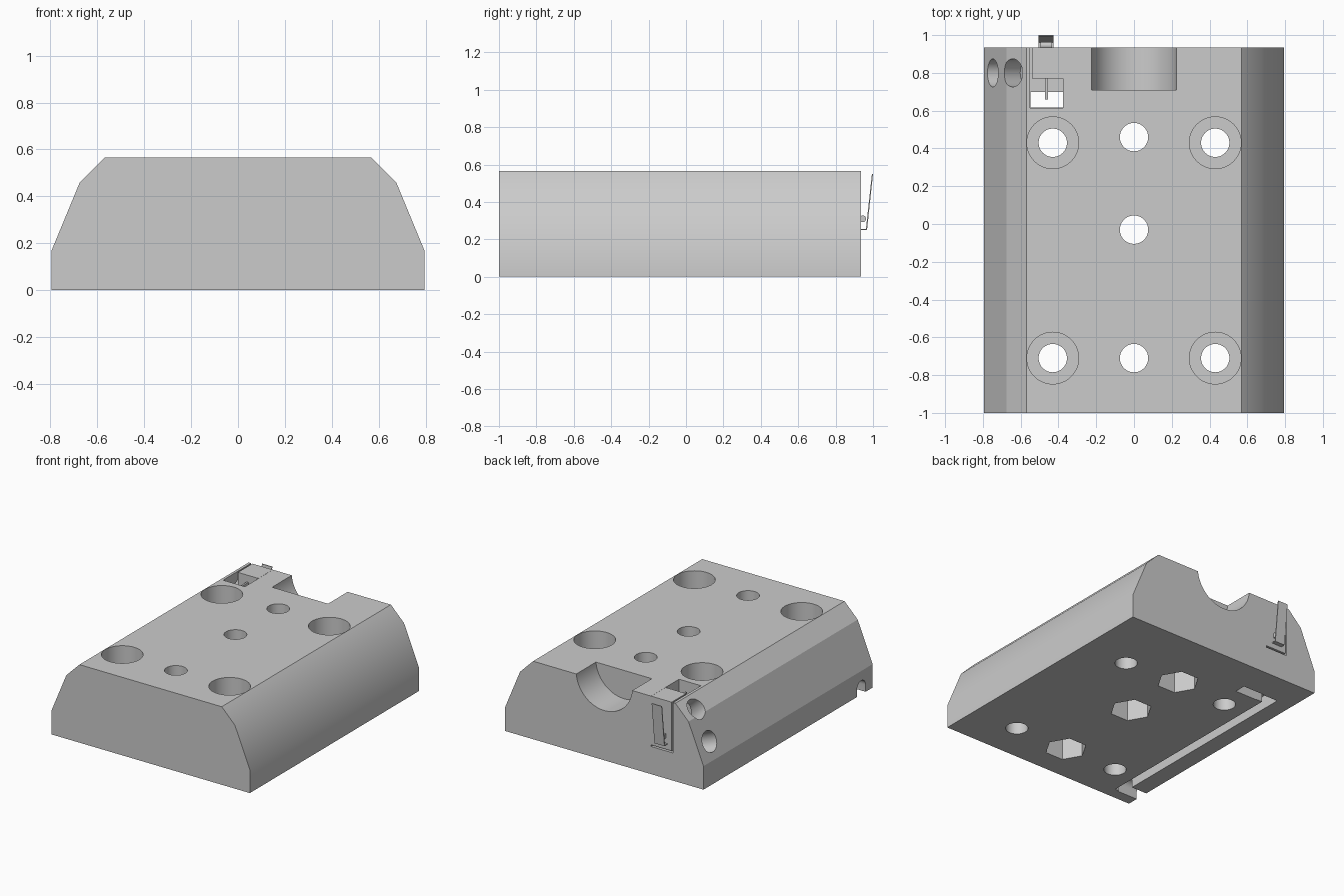
import bpy, bmesh, math
from mathutils import Matrix, Vector

if "Cube" in bpy.data.objects:
    bpy.data.objects.remove(bpy.data.objects["Cube"], do_unlink=True)

grey = bpy.data.materials.new("light_grey")
grey.use_nodes = True
grey.diffuse_color = (0.6, 0.6, 0.6, 1)
grey.node_tree.nodes["Principled BSDF"].inputs["Base Color"].default_value = (0.6, 0.6, 0.6, 1)


def finish(name, bm):
    bmesh.ops.recalc_face_normals(bm, faces=bm.faces)
    mesh = bpy.data.meshes.new(name)
    bm.to_mesh(mesh)
    bm.free()
    mesh.materials.append(grey)
    obj = bpy.data.objects.new(name, mesh)
    bpy.context.collection.objects.link(obj)
    return obj


def box(name, xs, ys, zs):
    bm = bmesh.new()
    bmesh.ops.create_cube(bm, size=1)
    for v in bm.verts:
        v.co = [r[0] if c < 0 else r[1] for c, r in zip(v.co, (xs, ys, zs))]
    return finish(name, bm)


def rod(name, start, end, radius, sides=48, spin=0.0):
    """Cylinder or prism between two points."""
    a, b = Vector(start), Vector(end)
    turn = (b - a).to_track_quat('Z', 'Y').to_matrix().to_4x4()
    bm = bmesh.new()
    bmesh.ops.create_cone(bm, cap_ends=True, segments=sides, radius1=radius, radius2=radius,
                          depth=(b - a).length,
                          matrix=Matrix.Translation((a + b) / 2) @ turn @ Matrix.Rotation(spin, 4, 'Z'))
    return finish(name, bm)


def extrude(name, points, vector):
    """Closed outline swept along a vector."""
    bm = bmesh.new()
    face = bm.faces.new([bm.verts.new(p) for p in points])
    new = bmesh.ops.extrude_face_region(bm, geom=[face])["geom"]
    bmesh.ops.translate(bm, vec=vector, verts=[g for g in new if isinstance(g, bmesh.types.BMVert)])
    return finish(name, bm)


def cut(target, cutter):
    cutter.hide_render = True
    mod = target.modifiers.new("cut", 'BOOLEAN')
    mod.operation, mod.solver, mod.object = 'DIFFERENCE', 'EXACT', cutter
    with bpy.context.temp_override(object=target, active_object=target, selected_objects=[target]):
        bpy.ops.object.modifier_apply(modifier=mod.name)
    bpy.data.objects.remove(cutter, do_unlink=True)


# Main block with chamfered sides
TOP, BACK = 0.565, 0.935
half = [(0.795, 0), (0.795, 0.17), (0.675, 0.46), (0.57, TOP)]
outline = half + [(-x, z) for x, z in reversed(half)]
block = extrude("mount_block", [(x, -1, z) for x, z in outline], (0, BACK + 1, 0))

# Counterbored corner holes
for x in (-0.43, 0.43):
    for y in (-0.71, 0.43):
        cut(block, rod("screw_hole", (x, y, -0.1), (x, y, 0.7), 0.075))
        cut(block, rod("screw_head", (x, y, 0.24), (x, y, 0.7), 0.137, 64))

# Centre holes with hexagonal nut pockets underneath
for y in (-0.71, -0.03, 0.46):
    cut(block, rod("bolt_hole", (0, y, -0.1), (0, y, 0.7), 0.075))
    cut(block, rod("nut_pocket", (0, y, -0.1), (0, y, 0.2), 0.142, 6, math.radians(90)))

# Round seat in the back edge
cut(block, rod("round_seat", (0, 0.71, 0.585), (0, 1.1, 0.585), 0.225, 96))

# Switch pocket, cable shaft and cable channel
cut(block, box("switch_pocket", (-0.55, -0.375), (0.615, 1.1), (0.2, 0.7)))
cut(block, box("cable_shaft", (-0.549, -0.376), (0.616, 0.70), (-0.1, 0.3)))
cut(block, box("cable_link", (-0.665, -0.45), (0.62, 0.695), (-0.1, 0.095)))
cut(block, box("cable_channel", (-0.67, -0.6), (-0.91, 0.69), (-0.1, 0.1)))
arch = [(-0.82, -0.1), (-0.82, 0.05)]
arch += [(-0.87 + 0.05 * math.cos(t * math.pi / 12), 0.05 + 0.05 * math.sin(t * math.pi / 12))
         for t in range(1, 12)]
arch += [(-0.92, 0.05), (-0.92, -0.1)]
cut(block, extrude("cable_exit", [(-0.9, y, z) for y, z in arch], (0.27, 0, 0)))

# Two angled tie holes in the right-hand slopes
for x, z, tilt in ((-0.748, 0.285, 22.5), (-0.642, 0.493, 45)):
    out = Vector((-math.cos(math.radians(tilt)), 0, math.sin(math.radians(tilt))))
    p = Vector((x, 0.8, z))
    cut(block, rod("tie_hole", p - out * 0.13, p + out * 0.2, 0.074))

# Soft long edges on the left side, crisp ones elsewhere
bm = bmesh.new()
bm.from_mesh(block.data)
for f in bm.faces:
    f.smooth = True
for e in bm.edges:
    limit = 18 if all(v.co.x < 0 for v in e.verts) else 30
    e.smooth = len(e.link_faces) == 2 and e.calc_face_angle(0) < math.radians(limit)
bm.to_mesh(block.data)
bm.free()

# Switch body with terminals, button and bent lever
box("switch_body", (-0.54, -0.376), (0.77, BACK), (0.212, TOP))
for i, z in enumerate((0.27, 0.37, 0.47)):
    box(f"switch_terminal_{i + 1}", (-0.47, -0.456), (0.66, 0.78), (z, z + 0.045))
rod("switch_button", (-0.495, 0.945, 0.31), (-0.435, 0.945, 0.31), 0.018, 24)
lever = [(0.925, 0.25), (0.968, 0.25), (1.0, 0.55), (0.994, 0.55), (0.962, 0.256), (0.925, 0.256)]
extrude("switch_lever", [(-0.505, y, z) for y, z in lever], (0.08, 0, 0))
